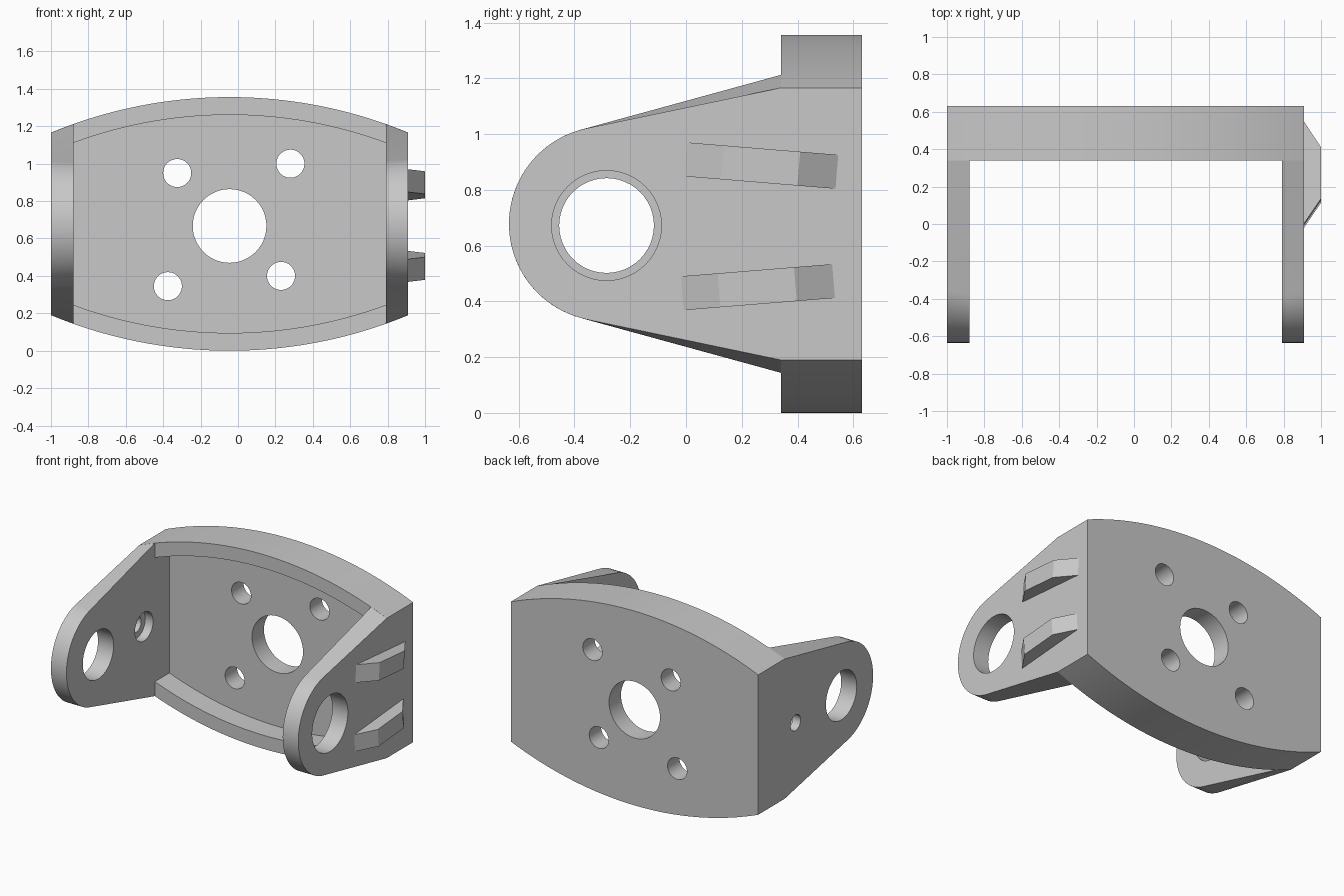
import bpy, bmesh, math
from mathutils import Matrix

cube = bpy.data.objects.get("Cube")
if cube:
    bpy.data.objects.remove(cube, do_unlink=True)

# Single satin grey for the whole bracket
GREY = (0.58, 0.58, 0.58, 1)
mat = bpy.data.materials.new("bracket_grey")
mat.use_nodes = True
mat.diffuse_color = GREY
bsdf = next(n for n in mat.node_tree.nodes if n.type == 'BSDF_PRINCIPLED')
bsdf.inputs["Base Color"].default_value = GREY

# Main dimensions
MID_X, MID_Z = -0.045, 0.678
HALF, WALL = 0.955, 0.12
FRONT, FLOOR, BACK = 0.34, 0.50, 0.632
RIM_R = 2.495
ARC_Z = 2 * MID_Z - RIM_R
PIVOT_Y, END_R = -0.285, 0.35


def loft(name, ring_a, ring_b):
    """Closed solid between two matching rings of points."""
    bm = bmesh.new()
    a = [bm.verts.new(p) for p in ring_a]
    b = [bm.verts.new(p) for p in ring_b]
    bm.faces.new(a)
    bm.faces.new(b)
    for i in range(len(a)):
        j = (i + 1) % len(a)
        bm.faces.new((a[i], a[j], b[j], b[i]))
    bmesh.ops.recalc_face_normals(bm, faces=bm.faces)
    mesh = bpy.data.meshes.new(name)
    bm.to_mesh(mesh)
    bm.free()
    mesh.materials.append(mat)
    obj = bpy.data.objects.new(name, mesh)
    bpy.context.collection.objects.link(obj)
    return obj


def circle(u, v, r, n=48):
    return [(u + r * math.cos(2 * math.pi * i / n),
             v + r * math.sin(2 * math.pi * i / n)) for i in range(n)]


def along_y(name, ring, y0, y1):
    return loft(name, [(x, y0, z) for x, z in ring], [(x, y1, z) for x, z in ring])


def along_x(name, ring, x0, x1):
    return loft(name, [(x0, y, z) for y, z in ring], [(x1, y, z) for y, z in ring])


def activate(obj):
    bpy.ops.object.select_all(action='DESELECT')
    obj.select_set(True)
    bpy.context.view_layer.objects.active = obj


def cut(obj, cutter):
    cutter.hide_render = True
    activate(obj)
    mod = obj.modifiers.new("cut", 'BOOLEAN')
    mod.operation, mod.solver, mod.object = 'DIFFERENCE', 'EXACT', cutter
    bpy.ops.object.modifier_apply(modifier=mod.name)
    bpy.data.objects.remove(cutter, do_unlink=True)


def arc_height(dx, radius):
    return ARC_Z + math.sqrt(radius ** 2 - dx ** 2)


def barrel(half, radius, n=40):
    """Outline with straight sides and bowed top and bottom."""
    steps = [half * (2 * i / n - 1) for i in range(n + 1)]
    top = [(MID_X + d, arc_height(d, radius)) for d in steps]
    return top + [(x, 2 * MID_Z - z) for x, z in reversed(top)]


def arm_outline(top_z, n=40):
    """Round nose joined by tangents to the plate at the given height."""
    dy, dz = FRONT - PIVOT_Y, top_z - MID_Z
    start = math.atan2(dz, dy) + math.acos(END_R / math.hypot(dy, dz))
    sweep = 2 * (math.pi - start)
    angles = [start + sweep * i / n for i in range(n + 1)]
    nose = [(PIVOT_Y + END_R * math.cos(t), MID_Z + END_R * math.sin(t)) for t in angles]
    return [(FRONT, top_z)] + nose + [(FRONT, 2 * MID_Z - top_z)]


# Back plate with a recess that leaves a bowed lip above and below
plate = along_y("back_plate", barrel(HALF, RIM_R), FRONT, BACK)
cut(plate, along_y("recess_cutter", barrel(HALF - WALL, RIM_R - 0.095), 0.2, FLOOR))
bolt_holes = [(-0.325, 0.95), (0.28, 1.0), (-0.375, 0.345), (0.23, 0.4)]
for x, z, r in [(MID_X, 0.667, 0.197)] + [(x, z, 0.075) for x, z in bolt_holes]:
    cut(plate, along_y("hole_cutter", circle(x, z, r), 0.2, 0.8))

# Side arms, slightly taller on the inside where they meet the bowed plate
parts = [plate]
for name, side, hole_r in (("left_arm", 1, 0.197), ("right_arm", -1, 0.17)):
    outer_x, inner_x = MID_X + side * HALF, MID_X + side * (HALF - WALL)
    outer = arm_outline(arc_height(HALF, RIM_R))
    inner = arm_outline(arc_height(HALF - WALL, RIM_R))
    arm = loft(name, [(outer_x, y, z) for y, z in outer],
               [(inner_x, y, z) for y, z in inner])
    cut(arm, along_x("pivot_cutter", circle(PIVOT_Y, 0.672, hole_r),
                     outer_x + side * 0.1, inner_x - side * 0.1))
    parts.append(arm)

# Counterbored screw hole in the right arm
cut(parts[-1], along_x("screw_cutter", circle(0.22, 0.675, 0.055), -1.1, -0.8))
cut(parts[-1], along_x("counterbore_cutter", circle(0.22, 0.675, 0.1), -0.94, -0.8))

# Two tapered ribs on the outside of the left arm
rib_profile = [(0.91, -0.272), (1.0, -0.14), (1.0, 0.135), (0.91, 0.272)]
for name, y, z, tilt in (("upper_rib", 0.27, 0.887, -4.7), ("lower_rib", 0.258, 0.451, 4.6)):
    rib = loft(name, [(px, py, -0.061) for px, py in rib_profile],
               [(px, py, 0.061) for px, py in rib_profile])
    rib.data.transform(Matrix.Translation((0, y, z)) @ Matrix.Rotation(math.radians(tilt), 4, 'X'))
    parts.append(rib)

for part in parts:
    activate(part)
    bpy.ops.object.shade_smooth_by_angle(angle=math.radians(30))
